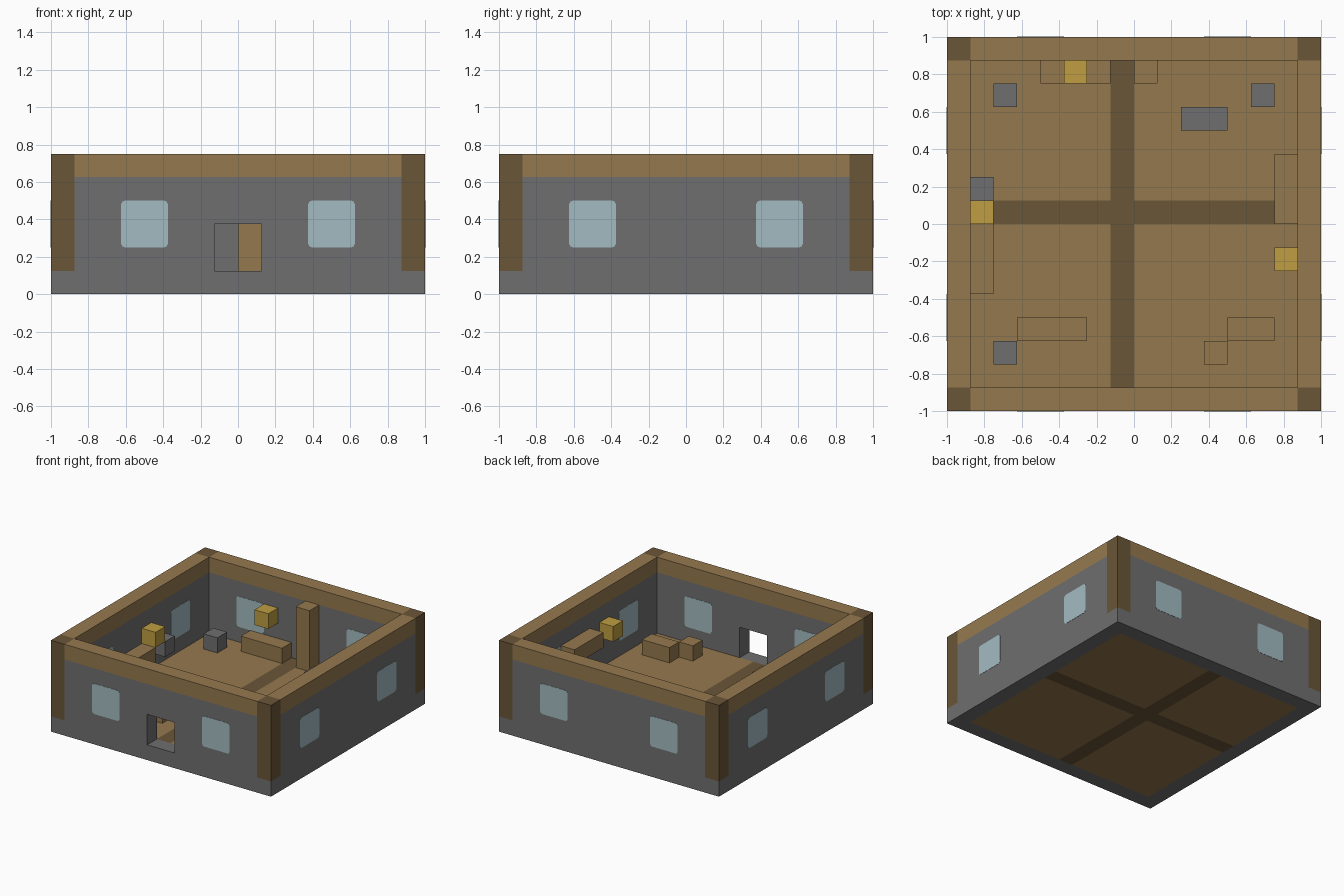
import bpy
import bmesh
from mathutils import Matrix, Vector
from math import pi

cube = bpy.data.objects.get("Cube")
if cube:
    bpy.data.objects.remove(cube, do_unlink=True)

UNIT = 0.125  # one building block


def material(name, *rgb):
    linear = [((c / 255 + 0.055) / 1.055) ** 2.4 for c in rgb] + [1.0]
    mat = bpy.data.materials.new(name)
    mat.use_nodes = True
    mat.diffuse_color = linear
    shader = next(n for n in mat.node_tree.nodes if n.type == "BSDF_PRINCIPLED")
    shader.inputs["Base Color"].default_value = linear
    return mat


stone = material("grey stone", 111, 111, 111)
planks = material("brown planks", 149, 121, 78)
timber = material("dark timber", 106, 86, 56)
glass = material("pale blue glass", 162, 187, 193)
gold = material("golden lamp", 191, 158, 65)


def box(name, mat, x, y, z, turn=0, rounded=0):
    """Box from block ranges, turned by quarter turns about the centre."""
    size = Vector((x[1] - x[0], y[1] - y[0], z[1] - z[0])) * UNIT
    centre = Vector((sum(x), sum(y), sum(z))) * UNIT / 2
    bm = bmesh.new()
    bmesh.ops.create_cube(bm, size=1)
    bmesh.ops.scale(bm, vec=size, verts=bm.verts)
    if rounded:
        across = [e for e in bm.edges
                  if abs(e.verts[0].co.y - e.verts[1].co.y) > 0.01]
        bmesh.ops.bevel(bm, geom=across, offset=rounded, segments=2,
                        profile=0.5, affect="EDGES")
    bmesh.ops.translate(bm, vec=centre, verts=bm.verts)
    bmesh.ops.rotate(bm, cent=(0, 0, 0), verts=bm.verts,
                     matrix=Matrix.Rotation(turn * pi / 2, 3, "Z"))
    mesh = bpy.data.meshes.new(name)
    bm.to_mesh(mesh)
    bm.free()
    mesh.materials.append(mat)
    obj = bpy.data.objects.new(name, mesh)
    bpy.context.collection.objects.link(obj)
    return obj


# Four sides: foundation, wall, top beam, corner post and two windows each
edge = (-8, -7)
for turn, side in enumerate(("front", "left", "back", "right")):
    box(side + "_foundation", stone, (-8, 7), edge, (0, 1), turn)
    if side == "front":
        box("front_wall_right", stone, (-7, -1), edge, (1, 5))
        box("front_wall_left", stone, (1, 7), edge, (1, 5))
        box("door_lintel", stone, (-1, 1), edge, (3, 5))
    else:
        box(side + "_wall", stone, (-7, 7), edge, (1, 5), turn)
    box(side + "_top_beam", planks, (-7, 7), edge, (5, 6), turn)
    box(side + "_corner_post", timber, edge, edge, (1, 6), turn)
    for x in ((-5, -3), (3, 5)):
        box(side + "_window", glass, x, (-8.015, -6.985), (2, 4), turn, 0.02)

# Plank floor divided by a dark timber cross
floor = (0, 1)
for x in ((-7, -1), (0, 7)):
    for y in ((-7, 0), (1, 7)):
        box("floor_panel", planks, x, y, floor)
    box("floor_cross_arm", timber, x, (0, 1), floor)
box("floor_cross_spine", timber, (-1, 0), (-7, 7), floor)

# Wooden furniture
low = (1, 2)
box("pillar", planks, (0, 1), (6, 7), (1, 5))
box("back_bench", planks, (-4, -1), (6, 7), low)
box("long_bench", planks, (-5, -2), (-5, -4), low)
box("short_bench", planks, (4, 6), (-5, -4), low)
box("stool", planks, (3, 4), (-6, -5), low)
box("high_shelf", planks, (6, 7), (0, 3), (3, 4))
box("low_shelf", planks, (-7, -6), (-3, 0), (2, 3))

# Stone blocks
box("stone_table", stone, (2, 4), (4, 5), low)
box("wall_stone", stone, (-7, -6), (1, 2), (2, 3))
for x, y in ((-6, 5), (5, 5), (-6, -6)):
    box("floor_stone", stone, (x, x + 1), (y, y + 1), low)

# Wall lamps
for x, y in ((-3, 6), (-7, 0), (6, -2)):
    box("wall_lamp", gold, (x, x + 1), (y, y + 1), (3, 4))
